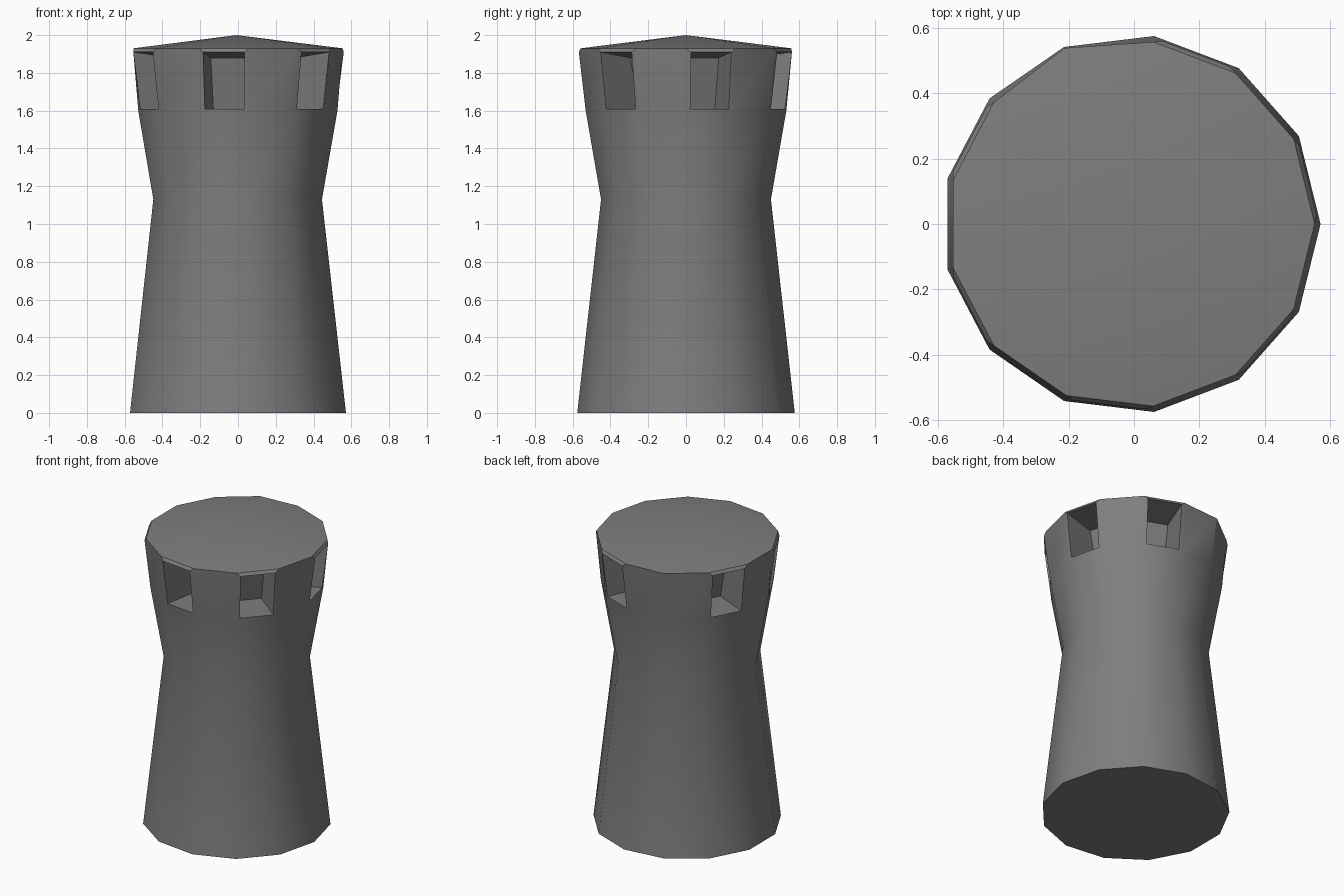
import bpy, bmesh, math
from mathutils import Vector

if "Cube" in bpy.data.objects:
    bpy.data.objects.remove(bpy.data.objects["Cube"])

SIDES = 13
SHIFT = -0.0085                      # centres the odd-sided plan on x = 0
PROFILE = [(0.58, 0.0), (0.453, 1.13), (0.535, 1.6), (0.562, 1.93)]
WINDOWS = {0, 2, 5, 7, 9, 11}        # wall facets that carry a window recess
PLAIN_CORNER = 4                     # the only rim corner not beside a window
SILL, HEAD, DEPTH = 1.61, 1.91, 0.25

bm = bmesh.new()


def ring(radius, z):
    step = math.tau / SIDES
    return [bm.verts.new((SHIFT + radius * math.cos(i * step),
                          radius * math.sin(i * step), z)) for i in range(SIDES)]


def window(a, b, c, d):
    """Cut a tapering recess into the wall quad a, b (bottom), c, d (top)."""
    mid = (a.co + b.co) / 2
    inward = -Vector((mid.x - SHIFT, mid.y, 0)).normalized()
    side = (b.co - a.co).normalized()

    def point(s, z):
        t = (z - a.co.z) / (d.co.z - a.co.z)
        left, right = a.co.lerp(d.co, t), b.co.lerp(c.co, t)
        return left.lerp(right, s)

    lo, hi = 0.09, 0.91
    outer = [point(lo, SILL), point(hi, SILL), point(hi, HEAD), point(lo, HEAD)]
    # the head of the opening stands proud, leaving a chamfer up to the roof
    outer[2] -= inward * 0.014
    outer[3] -= inward * 0.014
    back = [p + inward * DEPTH + side * t for p, t in zip(outer, (0.015, -0.015, -0.015, 0.015))]
    for p in back[2:]:
        p -= inward * 0.03
        p.z = 1.88
    corners = [a, b, c, d]
    outer = [bm.verts.new(p) for p in outer]
    back = [bm.verts.new(p) for p in back]
    for i in range(4):
        j = (i + 1) % 4
        bm.faces.new((corners[i], corners[j], outer[j], outer[i]))
        bm.faces.new((outer[i], outer[j], back[j], back[i]))
    bm.faces.new(back)


# Waisted wall, with recesses in the top tier
rings = [ring(r, z) for r, z in PROFILE]
corner = rings[-1][PLAIN_CORNER].co
corner.x = SHIFT + (corner.x - SHIFT) * 1.026
corner.y *= 1.026
for tier, (low, high) in enumerate(zip(rings, rings[1:])):
    for i in range(SIDES):
        j = (i + 1) % SIDES
        quad = (low[i], low[j], high[j], high[i])
        if tier == 2 and i in WINDOWS:
            window(*quad)
        else:
            bm.faces.new(quad)

# Floor and shallow conical roof
bm.faces.new(rings[0][::-1])
apex = bm.verts.new((SHIFT, 0, 2.0))
for i in range(SIDES):
    bm.faces.new((rings[-1][i], rings[-1][(i + 1) % SIDES], apex))

bmesh.ops.recalc_face_normals(bm, faces=bm.faces)
mesh = bpy.data.meshes.new("tower")
bm.to_mesh(mesh)
bm.free()
tower = bpy.data.objects.new("tower", mesh)
bpy.context.collection.objects.link(tower)

# Dark grey stone
stone = bpy.data.materials.new("dark_stone")
stone.diffuse_color = (0.21, 0.21, 0.21, 1)
stone.use_nodes = True
stone.node_tree.nodes["Principled BSDF"].inputs["Base Color"].default_value = stone.diffuse_color
mesh.materials.append(stone)

bpy.context.view_layer.objects.active = tower
tower.select_set(True)
bpy.ops.object.shade_smooth_by_angle(angle=math.radians(30))
